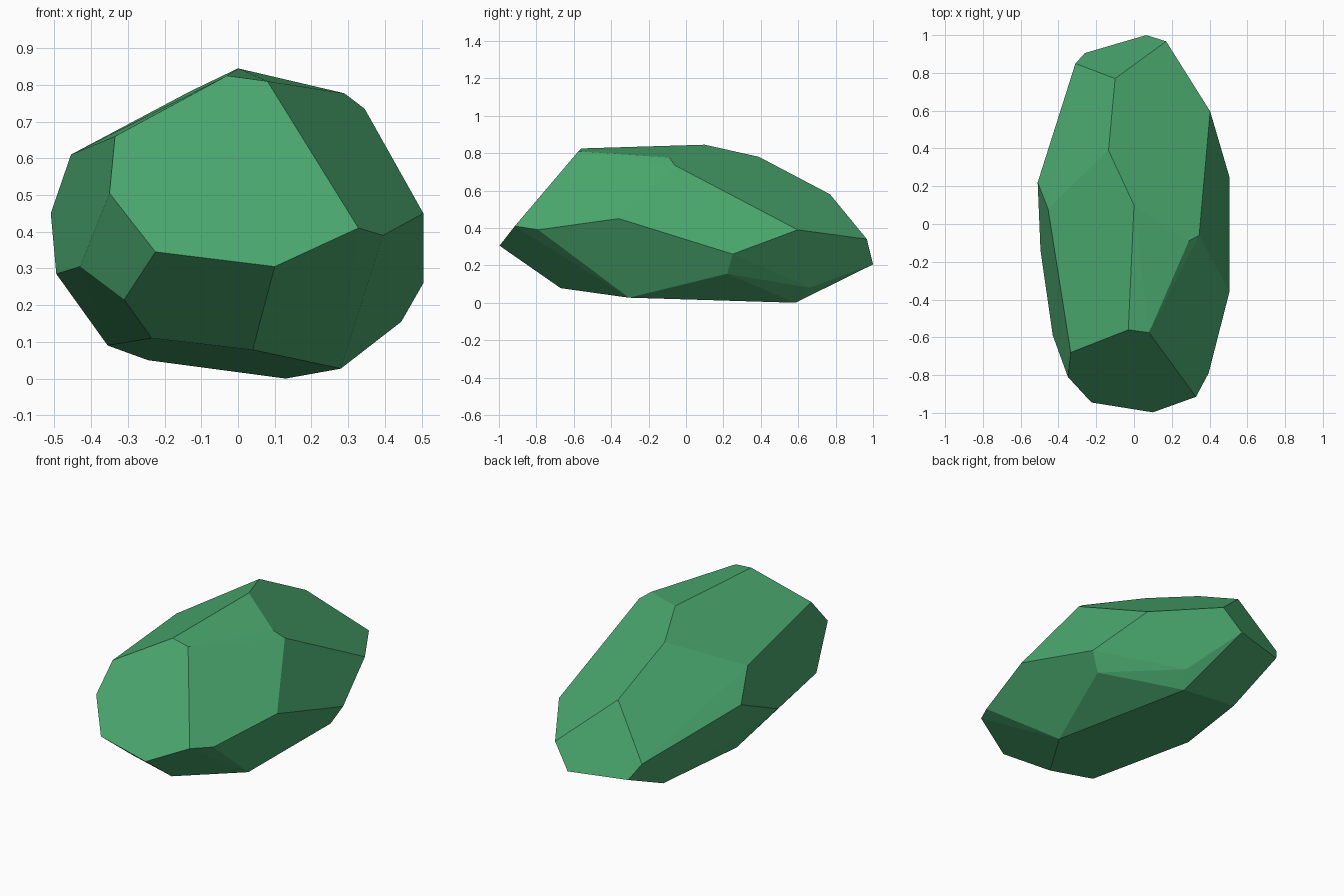
import bpy, bmesh, math

# Faceted boulder: convex hull of its corner rings
crown = [(0, .10, .845), (-.03, -.56, .825), (.08, -.575, .81), (.29, -.09, .777),
         (.345, -.06, .735), (-.135, .39, .78), (-.10, .77, .58),
         (-.335, -.68, .66), (-.455, .08, .61)]
girdle = [(-.35, -.81, .505), (-.225, -.945, .345), (.10, -.997, .305), (.328, -.915, .41),
          (.395, -.79, .39), (.505, -.36, .45), (.505, .25, .26), (.445, .22, .155),
          (.403, .597, .39), (.17, .967, .34), (.065, 1.0, .205), (-.26, .905, .205),
          (-.31, .85, .29), (-.51, .22, .45), (-.495, -.14, .285), (-.43, -.59, .305)]
base = [(-.31, -.743, .215), (-.235, -.63, .11), (.04, -.67, .078), (.28, -.305, .027),
        (.13, .585, 0), (.18, .66, .08), (-.245, .56, .05), (-.355, .04, .09)]

bm = bmesh.new()
for p in crown + girdle + base:
    bm.verts.new(p)
hull = bmesh.ops.convex_hull(bm, input=bm.verts[:])
loose = [v for v in bm.verts if not v.link_faces]
bmesh.ops.delete(bm, geom=loose, context='VERTS')

# Merge near-coplanar triangles into broad flat facets
bmesh.ops.dissolve_limit(bm, angle_limit=math.radians(2.0),
                         verts=bm.verts[:], edges=bm.edges[:])
bmesh.ops.recalc_face_normals(bm, faces=bm.faces[:])

mesh = bpy.data.meshes.new("boulder")
bm.to_mesh(mesh)
bm.free()

# Single green stone colour
green = bpy.data.materials.new("green stone")
green.diffuse_color = (.068, .39, .155, 1)
mesh.materials.append(green)
bpy.context.collection.objects.link(bpy.data.objects.new("boulder", mesh))
